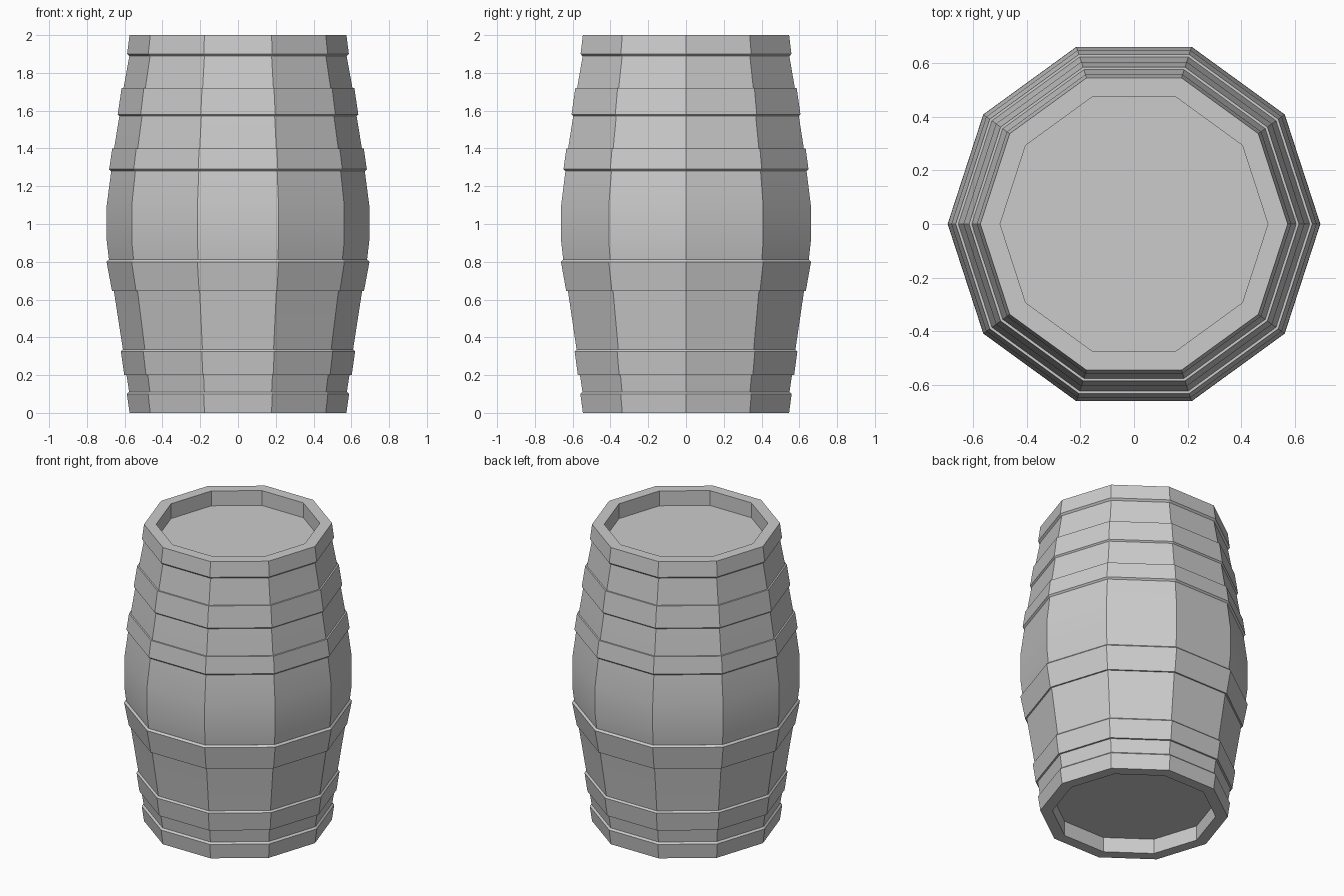
import bpy, bmesh, math

if "Cube" in bpy.data.objects:
    bpy.data.objects.remove(bpy.data.objects["Cube"])

SIDES = 10


def revolve(name, profile, capped=False):
    """Turn a (radius, z) profile into a ten-sided shell.
    Capped profiles get end faces; others are closed into a ring."""
    bm = bmesh.new()
    rings = []
    for r, z in profile:
        rings.append([bm.verts.new((r * math.cos(2 * math.pi * i / SIDES),
                                    r * math.sin(2 * math.pi * i / SIDES), z))
                      for i in range(SIDES)])
    pairs = list(zip(rings, rings[1:]))
    if capped:
        bm.faces.new(rings[0])
        bm.faces.new(rings[-1])
    else:
        pairs.append((rings[-1], rings[0]))
    for a, b in pairs:
        for i in range(SIDES):
            j = (i + 1) % SIDES
            bm.faces.new((a[i], a[j], b[j], b[i]))
    bmesh.ops.recalc_face_normals(bm, faces=bm.faces)
    mesh = bpy.data.meshes.new(name)
    bm.to_mesh(mesh)
    bm.free()
    obj = bpy.data.objects.new(name, mesh)
    bpy.context.collection.objects.link(obj)
    bpy.ops.object.select_all(action='DESELECT')
    obj.select_set(True)
    bpy.context.view_layer.objects.active = obj
    bpy.ops.object.shade_smooth_by_angle(angle=math.radians(25))
    return obj


# Bulging stave body with recessed heads at both ends
revolve("barrel_body", [
    (0.50, 0.10), (0.50, 0.0), (0.56, 0.0), (0.577, 0.115), (0.590, 0.20),
    (0.610, 0.34), (0.657, 0.645), (0.682, 0.80), (0.695, 0.91),
    (0.695, 1.10), (0.672, 1.275), (0.656, 1.40), (0.629, 1.565),
    (0.606, 1.72), (0.576, 1.885), (0.56, 2.0), (0.50, 2.0), (0.50, 1.90),
], capped=True)

# Hoops: (narrow end radius, z), (wide end radius, z); the wide end is chamfered
hoops = {
    "top_rim_hoop": ((0.574, 2.0), (0.587, 1.90)),
    "upper_hoop": ((0.616, 1.72), (0.637, 1.58)),
    "upper_belly_hoop": ((0.666, 1.40), (0.682, 1.29)),
    "lower_belly_hoop": ((0.667, 0.645), (0.696, 0.80)),
    "lower_hoop": ((0.602, 0.20), (0.620, 0.325)),
    "bottom_rim_hoop": ((0.574, 0.0), (0.588, 0.10)),
}
for name, ((r0, z0), (r1, z1)) in hoops.items():
    lip = 0.012 if z1 > z0 else -0.012
    revolve(name, [(r0 - 0.02, z0), (r0, z0), (r1, z1), (r1 - 0.012, z1 + lip),
                   (r1 - 0.025, z1 + lip)])
